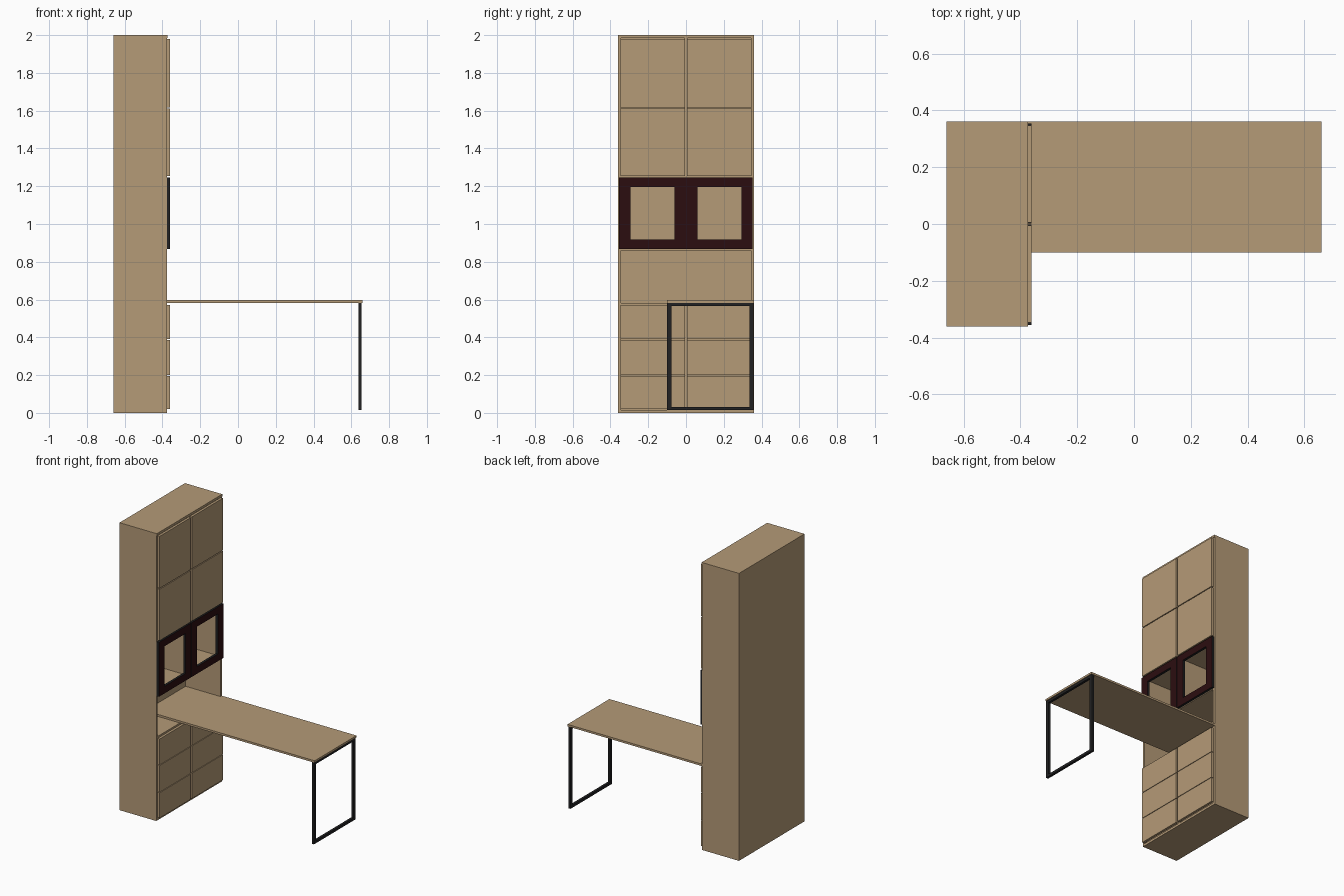
import bpy
import bmesh
from mathutils import Matrix, Vector

cube = bpy.data.objects.get("Cube")
if cube:
    bpy.data.objects.remove(cube, do_unlink=True)


def material(name, rgb):
    m = bpy.data.materials.new(name)
    m.use_nodes = True
    m.diffuse_color = (*rgb, 1)
    bsdf = m.node_tree.nodes["Principled BSDF"]
    bsdf.inputs["Base Color"].default_value = (*rgb, 1)
    bsdf.inputs["Roughness"].default_value = 0.6
    return m


wood = material("light wood", (0.46, 0.325, 0.185))
black = material("black metal", (0.015, 0.015, 0.016))
maroon = material("dark maroon", (0.024, 0.004, 0.005))


def boxes(name, spans, mats):
    """One object from boxes given as ((x0, x1), (y0, y1), (z0, z1))."""
    bm = bmesh.new()
    for span in spans:
        centre = Vector([(a + b) / 2 for a, b in span])
        size = Vector([b - a for a, b in span])
        bmesh.ops.create_cube(bm, size=1, matrix=Matrix.LocRotScale(centre, None, size))
    bm.normal_update()
    if len(mats) > 1:  # second colour on the faces that look out of the cabinet
        for f in bm.faces:
            f.material_index = int(f.normal.x > 0.5)
    mesh = bpy.data.meshes.new(name)
    bm.to_mesh(mesh)
    bm.free()
    for m in mats:
        mesh.materials.append(m)
    ob = bpy.data.objects.new(name, mesh)
    bpy.context.collection.objects.link(ob)
    return ob


def ring(x, y, z, wy, wz):
    """Four bars forming an upright rectangular frame."""
    inner = (y[0] + wy, y[1] - wy)
    return [(x, (y[0], inner[0]), z), (x, (inner[1], y[1]), z),
            (x, inner, (z[0], z[0] + wz)), (x, inner, (z[1] - wz, z[1]))]


T = 0.016                       # board thickness
BACK, FRONT = -0.66, -0.377     # cabinet depth
HALF = 0.36                     # half the cabinet width
DESK = (0.583, 0.597)
depth = (BACK + T, FRONT)
inside = (-HALF + T, HALF - T)

# Cabinet carcass; the desk board runs through the left side
boxes("cabinet_top", [((BACK, FRONT + 0.004), (-HALF, HALF), (2 - T, 2))], [wood])
boxes("cabinet_bottom", [((BACK, FRONT), (-HALF, HALF), (0, T))], [wood])
boxes("cabinet_side_right", [((BACK, FRONT), (-HALF, -HALF + T), (T, 2 - T))], [wood])
boxes("cabinet_side_left_lower", [((BACK, FRONT), (HALF - T, HALF), (T, DESK[0]))], [wood])
boxes("cabinet_side_left_upper", [((BACK, FRONT), (HALF - T, HALF), (DESK[1], 2 - T))], [wood])
boxes("cabinet_back", [((BACK, BACK + T), inside, (T, 2 - T))], [wood])
for name, top in (("niche_floor", DESK[0]), ("display_floor", 0.877), ("display_ceiling", 1.254)):
    boxes(name, [(depth, inside, (top - T, top))], [wood])
for name, z in (("lower_divider", (T, DESK[0] - T)), ("display_divider", (0.877, 1.238)),
                ("upper_divider", (1.254, 2 - T))):
    boxes(name, [(depth, (-T / 2, T / 2), z)], [wood])

# Doors, drawer fronts and window frames, one column on each side
front = (FRONT, -0.36)
upper_rows = [(1.254, 1.612), (1.618, 1.98)]
drawer_rows = [(0.02, 0.196), (0.2, 0.386), (0.39, 0.57)]
for side, y, fy in (("right", (-0.347, -0.006), (-0.355, -0.001)),
                    ("left", (0.006, 0.347), (0.001, 0.353))):
    for i, z in enumerate(upper_rows):
        boxes(f"upper_door_{side}_{i + 1}", [(front, y, z)], [wood])
    for i, z in enumerate(drawer_rows):
        boxes(f"drawer_front_{side}_{i + 1}", [(front, y, z)], [wood])
    boxes(f"window_frame_{side}", ring(front, fy, (0.867, 1.245), 0.06, 0.05), [black, maroon])

# Desk board and its rectangular metal leg
boxes("desk_top", [((BACK + T, 0.66), (-0.1, HALF - T), DESK),
                   ((BACK, 0.66), (HALF - T, HALF), DESK)], [wood])
boxes("desk_leg", ring((0.638, 0.655), (-0.1, 0.358), (0.014, DESK[0]), 0.022, 0.018), [black])
